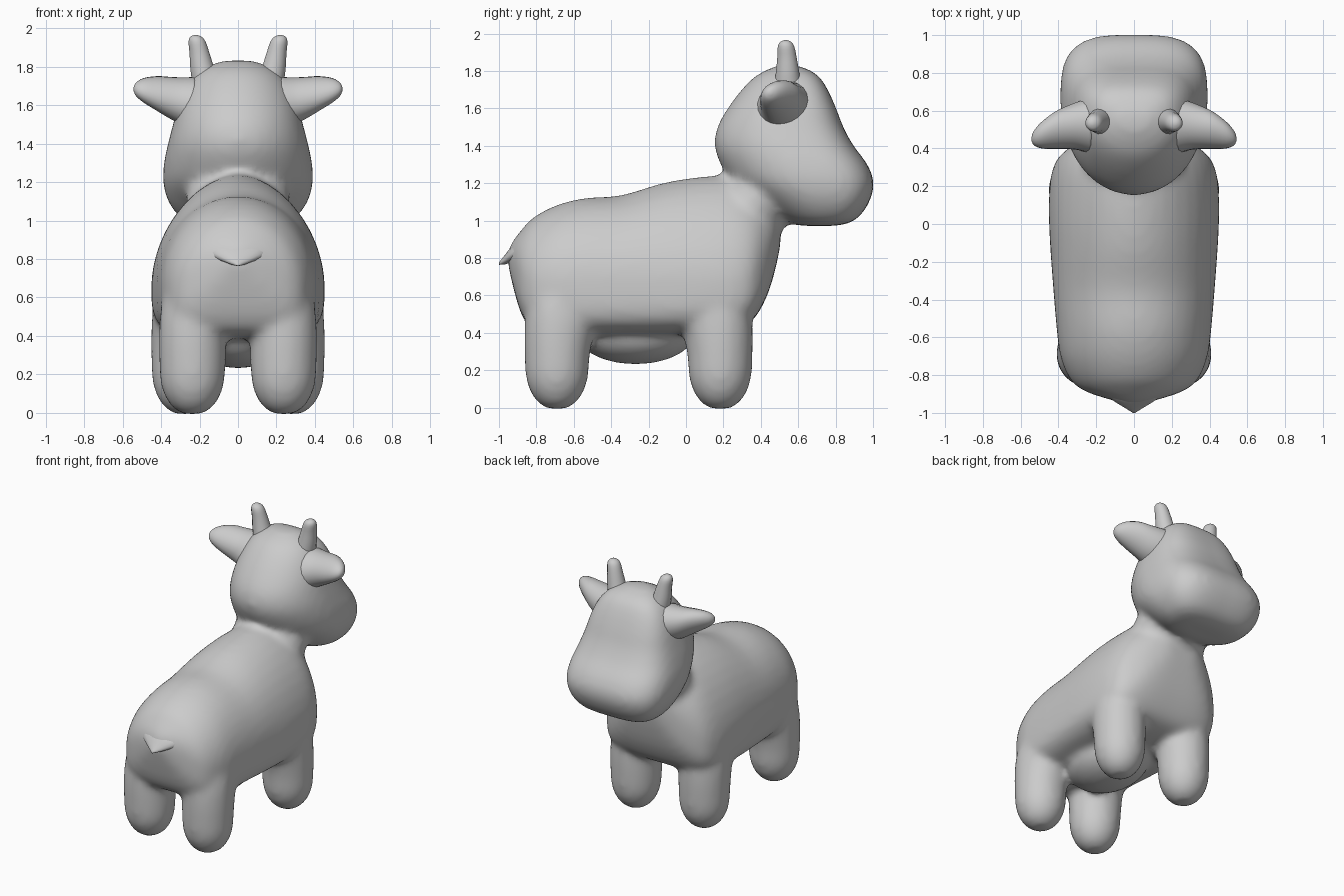
import bpy, bmesh, math
from mathutils import Vector, Matrix

if "Cube" in bpy.data.objects:
    bpy.data.objects.remove(bpy.data.objects["Cube"])

X, Y, Z = Vector((1, 0, 0)), Vector((0, 1, 0)), Vector((0, 0, 1))


def ring(c, u, v, ru, up, down, n_up=2, n_down=2, count=40):
    """Rounded cross-section whose two halves differ in height and squareness."""
    pts = []
    for i in range(count):
        a = 2 * math.pi * (i + 0.5) / count
        n, r = (n_up, up) if math.sin(a) > 0 else (n_down, down)
        cu = math.copysign(abs(math.cos(a)) ** (2 / n), math.cos(a))
        cv = math.copysign(abs(math.sin(a)) ** (2 / n), math.sin(a))
        pts.append(Vector(c) + u * (ru * cu) + v * (r * cv))
    return pts


def spline(rows, steps=3):
    """Catmull-Rom interpolation between rows of section numbers."""
    out = []
    for i in range(len(rows) - 1):
        p0, p1 = rows[max(i - 1, 0)], rows[i]
        p2, p3 = rows[i + 1], rows[min(i + 2, len(rows) - 1)]
        for s in range(steps):
            t = s / steps
            out.append([0.5 * (2 * b + (c - a) * t + (2 * a - 5 * b + 4 * c - d) * t * t
                               + (3 * b - a - 3 * c + d) * t ** 3)
                        for a, b, c, d in zip(p0, p1, p2, p3)])
    return out + [rows[-1]]


def loft(bm, rings):
    loops = [[bm.verts.new(p) for p in r] for r in rings]
    n = len(loops[0])
    faces = [bm.faces.new((a[i], a[(i + 1) % n], b[(i + 1) % n], b[i]))
             for a, b in zip(loops, loops[1:]) for i in range(n)]
    faces += [bm.faces.new(loops[0]), bm.faces.new(loops[-1])]
    bmesh.ops.recalc_face_normals(bm, faces=faces)


def ellipsoid(bm, c, size, tilt=0):
    m = Matrix.Translation(c) @ Matrix.Rotation(tilt, 4, 'X') @ Matrix.Diagonal((*size, 1))
    bmesh.ops.create_uvsphere(bm, u_segments=32, v_segments=20, radius=1, matrix=m)


def finish(name, bm):
    me = bpy.data.meshes.new(name)
    bm.to_mesh(me)
    bm.free()
    me.polygons.foreach_set("use_smooth", [True] * len(me.polygons))
    ob = bpy.data.objects.new(name, me)
    bpy.context.collection.objects.link(ob)
    return ob


body = bmesh.new()

# Torso: y, bottom, top, half width, height of widest point, squareness of back
torso = [(-.95, .76, .85, .05, .80, 2), (-.92, .63, .90, .16, .76, 2), (-.88, .50, .95, .27, .70, 2),
         (-.82, .42, 1.015, .34, .66, 2), (-.70, .39, 1.08, .39, .66, 2), (-.55, .385, 1.12, .41, .66, 2),
         (-.35, .385, 1.135, .427, .66, 2), (-.15, .385, 1.195, .442, .66, 1.9), (0, .39, 1.225, .45, .66, 1.85),
         (.15, .40, 1.24, .45, .66, 1.8), (.27, .42, 1.235, .437, .66, 1.8), (.36, .47, 1.20, .395, .70, 1.8),
         (.43, .59, 1.15, .30, .78, 1.9), (.475, .73, 1.10, .20, .90, 2), (.505, .87, 1.06, .11, .97, 2)]
loft(body, [ring((0, y, c), X, Z, w, t - c, c - b, n, 4)
            for y, b, t, w, c, n in spline(torso)])

# Legs: height, radius, inner-side radius along y, lean toward the torso
leg = [(-.006, .05, .05, 0), (.025, .10, .10, 0), (.08, .14, .14, 0), (.16, .166, .166, 0),
       (.28, .173, .176, 0), (.40, .174, .20, 0), (.52, .172, .24, .005), (.65, .16, .24, .02),
       (.80, .125, .20, .06), (.92, .06, .10, .11)]
for side in (-1, 1):
    for x, y, end in ((.237, -.69, -1), (.278, .183, 1)):
        loft(body, [ring((side * (x - k), y - end * k, z), X, Y * end, r, r, q, 2, 2)
                    for z, r, q, k in spline(leg)])

# Udder and neck
ellipsoid(body, (0, -.27, .40), (.25, .32, .168))
ellipsoid(body, (0, .365, 1.09), (.27, .205, .34), math.radians(-40))

# Head: z, back, front, half width; round behind, square muzzle in front
head = [(.972, .62, .80, .16), (.985, .56, .865, .24), (1.02, .49, .925, .305), (1.1, .38, .98, .363),
        (1.2, .25, 1.005, .39), (1.3, .185, .97, .385), (1.4, .152, .896, .364),
        (1.5, .167, .841, .338), (1.6, .222, .803, .311), (1.7, .297, .758, .267),
        (1.77, .367, .712, .21), (1.81, .44, .65, .14), (1.832, .50, .58, .07)]
loft(body, [ring((0, b + .55 * (f - b), z), X, Y, w, .45 * (f - b), .55 * (f - b), 3.2, 2)
            for z, b, f, w in spline(head)])

# Fuse the main masses into one soft skin
skin = finish("body", body)
rm = skin.modifiers.new("Fuse", 'REMESH')
rm.mode = 'VOXEL'
rm.voxel_size = .022
rm.use_smooth_shade = True
sm = skin.modifiers.new("Soften", 'SMOOTH')
sm.factor = .5
sm.iterations = 12

# Ears: x, y, z, depth radius, height radius
ear = [(.22, .52, 1.60, .16, .14), (.29, .52, 1.62, .135, .12), (.35, .512, 1.637, .12, .105),
       (.42, .495, 1.66, .105, .083), (.49, .47, 1.677, .075, .058), (.53, .455, 1.682, .04, .033),
       (.543, .45, 1.683, .008, .008)]
# Horns: x, y, z, radius
horn = [(.165, .545, 1.72, .075), (.185, .543, 1.79, .064), (.20, .54, 1.87, .053),
        (.213, .535, 1.93, .045), (.218, .533, 1.955, .03), (.22, .533, 1.965, .008)]
tilt = Matrix.Rotation(math.radians(35), 3, 'X')
for side, label in ((-1, "left"), (1, "right")):
    bm = bmesh.new()
    loft(bm, [ring((side * x, y, z), tilt @ Y, tilt @ Z, ry, rz, rz, count=20)
              for x, y, z, ry, rz in spline(ear)])
    finish(label + "_ear", bm)
    bm = bmesh.new()
    loft(bm, [ring((side * x, y, z), X, Y, r, r, r, count=16) for x, y, z, r in spline(horn)])
    finish(label + "_horn", bm)

# Tail: short flat tuft drooping to a point
tail = [(-.88, .84, .18, .07), (-.93, .82, .12, .045), (-.97, .79, .055, .025), (-1, .77, .006, .006)]
bm = bmesh.new()
loft(bm, [ring((0, y, z), X, Z, w, h, h, count=16) for y, z, w, h in spline(tail)])
finish("tail", bm)
